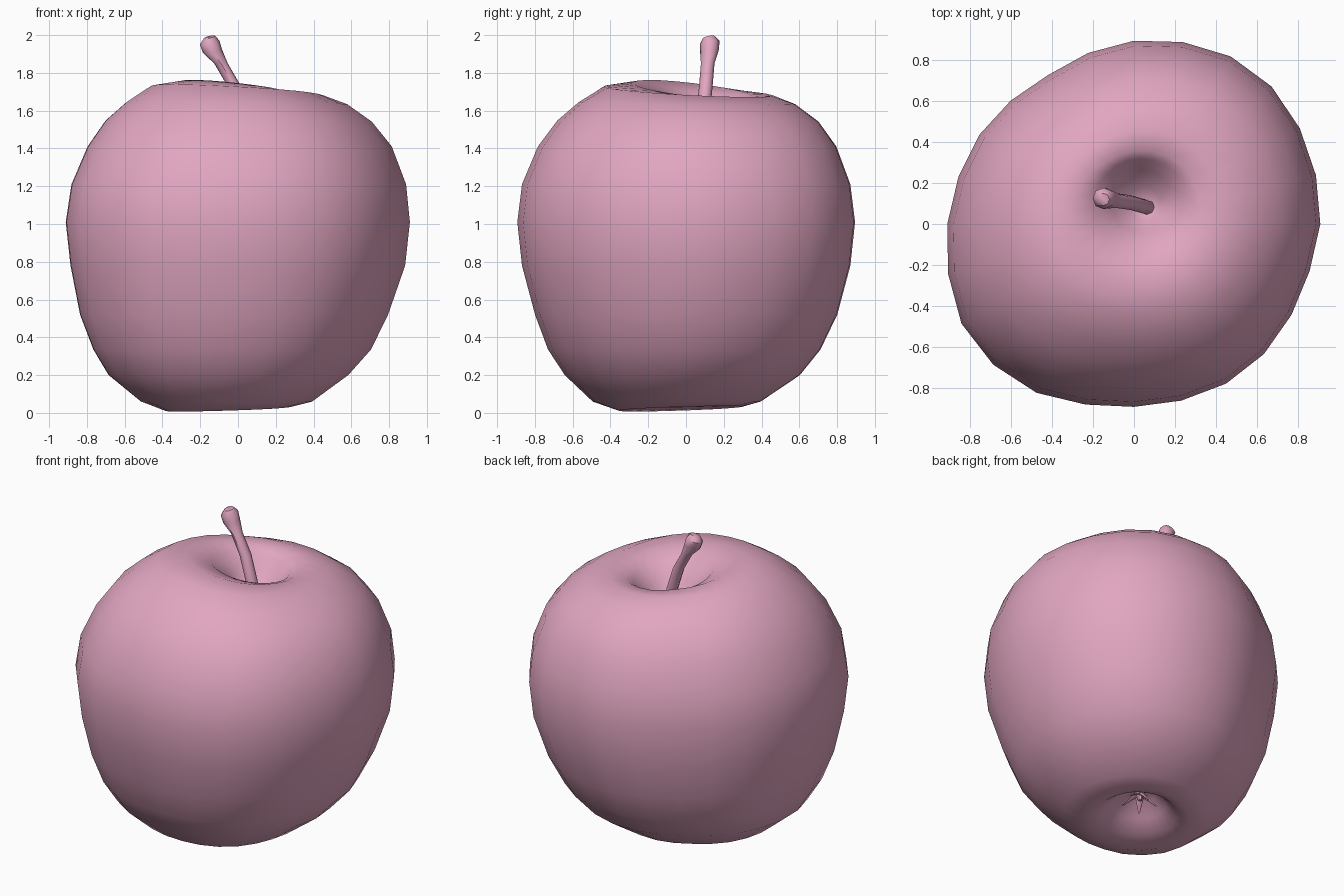
import bpy, bmesh, math
from mathutils import Matrix, Vector

cube = bpy.data.objects.get("Cube")
if cube:
    bpy.data.objects.remove(cube)

# One flat colour for the whole fruit
COLOUR = (0.75, 0.38, 0.53, 1)
pink = bpy.data.materials.new("dusty_pink")
pink.use_nodes = True
pink.diffuse_color = COLOUR
shader = next(n for n in pink.node_tree.nodes if n.type == 'BSDF_PRINCIPLED')
shader.inputs["Base Color"].default_value = COLOUR
shader.inputs["Roughness"].default_value = 0.7


def finish(bm, name, angle):
    """Turn a bmesh into a smooth shaded object."""
    bmesh.ops.recalc_face_normals(bm, faces=bm.faces)
    mesh = bpy.data.meshes.new(name)
    bm.to_mesh(mesh)
    bm.free()
    mesh.materials.append(pink)
    obj = bpy.data.objects.new(name, mesh)
    bpy.context.collection.objects.link(obj)
    bpy.ops.object.select_all(action='DESELECT')
    obj.select_set(True)
    bpy.context.view_layer.objects.active = obj
    bpy.ops.object.shade_smooth_by_angle(angle=math.radians(angle))
    return obj


def loft(name, rings, outline, angle):
    """Skin rings of (radius, x, y, z, tilt, outline strength)."""
    bm = bmesh.new()
    count = len(outline)
    loops = []
    for r, cx, cy, z, tilt, strength in rings:
        loop = []
        for i, shape in enumerate(outline):
            a = math.tau * i / count
            w = r * (1 + (shape - 1) * strength)
            dx, dy = w * math.cos(a), w * math.sin(a)
            loop.append(bm.verts.new((cx + dx, cy + dy, z - tilt * (dx + dy))))
        loops.append(loop)
    for low, high in zip(loops, loops[1:]):
        for i in range(count):
            j = (i + 1) % count
            bm.faces.new((low[i], low[j], high[j], high[i]))
    bm.faces.new(loops[0][::-1])
    bm.faces.new(loops[-1])
    return finish(bm, name, angle)


# Lopsided outline of the fruit, every 15 degrees from +x
radii = (.91, .92, .935, .95, .945, .92, .895, .865, .84, .852, .872, .888,
         .912, .94, .973, .972, .952, .913, .893, .893, .9, .898, .888, .888)
outline = [r / .905 for r in radii]

# Fruit body, from the bottom dimple up and into the stem cavity
loft("apple_body", [
    (.03, -.02, .03, .18, 0, 0),
    (.10, -.02, .03, .16, 0, 0),
    (.17, -.02, .02, .09, 0, .3),
    (.24, -.03, .00, .035, -.02, .6),
    (.33, -.05, -.03, .022, -.03, 1),
    (.45, -.06, -.05, .06, 0, 1),
    (.63, -.05, -.02, .20, 0, 1),
    (.73, -.03, -.01, .335, 0, 1),
    (.81, -.02, 0, .52, 0, 1),
    (.88, 0, 0, .78, 0, 1),
    (.905, 0, 0, 1.01, 0, 1),
    (.88, .005, 0, 1.21, 0, 1),
    (.80, .01, .005, 1.41, 0, 1),
    (.70, .005, .01, 1.545, .005, 1),
    (.58, -.005, .005, 1.64, .01, 1),
    (.45, -.005, .01, 1.705, .05, 1),
    (.32, .01, .04, 1.71, .11, .8),
    (.23, .03, .09, 1.665, .12, .4),
    (.15, .04, .11, 1.57, .08, 0),
    (.08, .05, .10, 1.48, 0, 0),
    (.03, .06, .09, 1.45, 0, 0),
], outline, 60)

# Leaning stem with a knobbly end
loft("stem", [
    (.036, .07, .08, 1.43, 0, 0),
    (.036, .035, .09, 1.58, 0, 0),
    (.036, -.02, .105, 1.73, 0, 0),
    (.036, -.09, .115, 1.85, 0, 0),
    (.050, -.135, .125, 1.915, -.2, 0),
    (.052, -.15, .125, 1.96, -.2, 0),
    (.030, -.15, .12, 1.99, -.2, 0),
], [1] * 8, 50)

# Dried sepals around a small core in the bottom dimple
bm = bmesh.new()
for i in range(5):
    turn = Matrix.Rotation(math.tau * i / 5 + .3, 4, 'Z')
    lean = Matrix.Rotation(math.radians(125 + 12 * (i % 2)), 4, 'Y')
    place = Matrix.Translation((-.02, .03, .165))
    leaf = Matrix.Translation((0, 0, .065)) @ Matrix.Diagonal((.4, 1, 1, 1))
    bmesh.ops.create_cone(bm, cap_ends=True, segments=6, radius1=.032,
                          radius2=.004, depth=.13,
                          matrix=place @ turn @ lean @ leaf)
bmesh.ops.create_cone(bm, cap_ends=True, segments=6, radius1=.012, radius2=.03,
                      depth=.08, matrix=Matrix.Translation((-.02, .03, .15)))
finish(bm, "calyx", 40)
